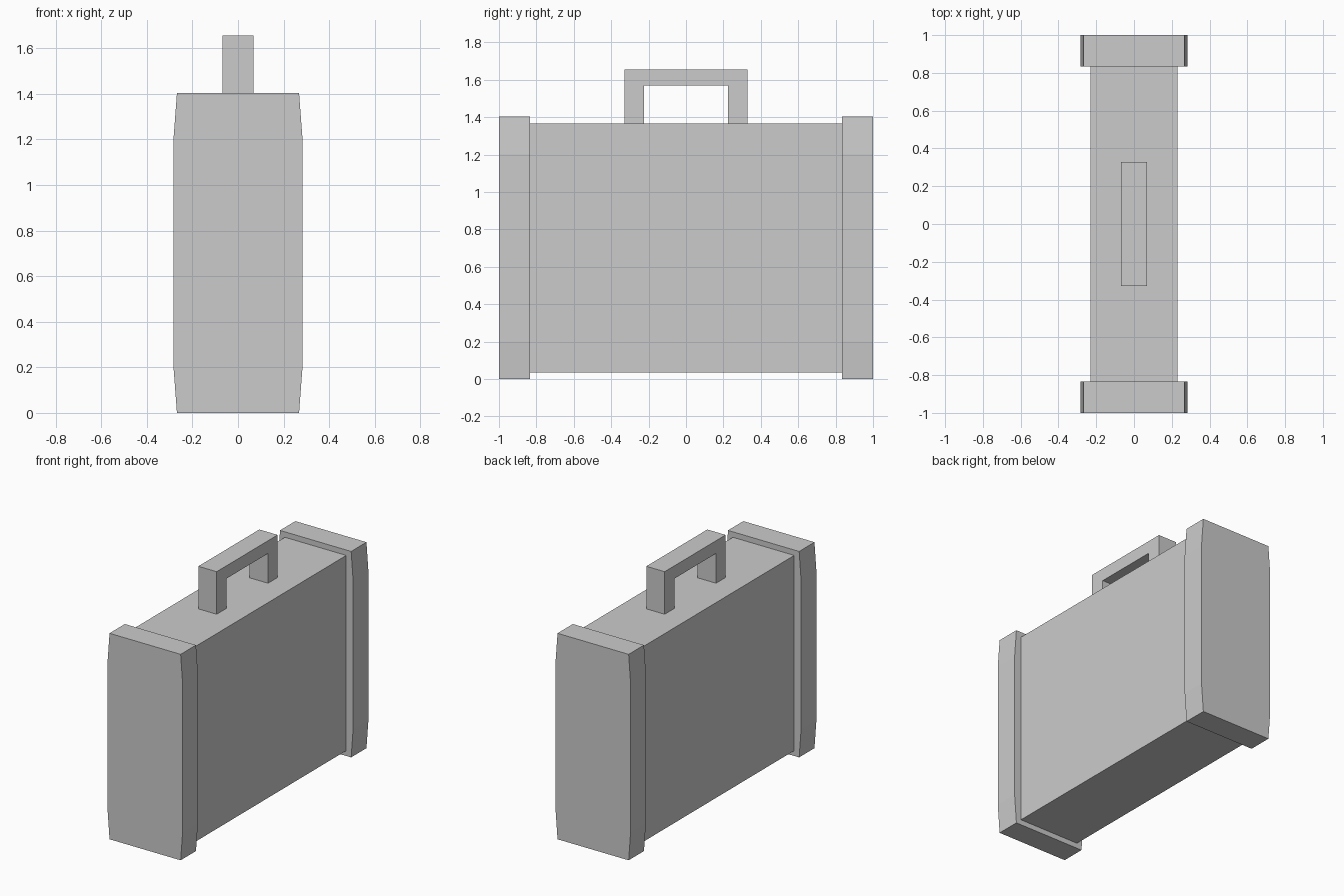
import bpy
import bmesh
from mathutils import Vector

if "Cube" in bpy.data.objects:
    bpy.data.objects.remove(bpy.data.objects["Cube"])


def prism(name, profile, direction):
    """Flat-faced solid: a closed 3D profile extruded along a direction."""
    bm = bmesh.new()
    face = bm.faces.new([bm.verts.new(p) for p in profile])
    result = bmesh.ops.extrude_face_region(bm, geom=[face], use_keep_orig=True)
    verts = [g for g in result["geom"] if isinstance(g, bmesh.types.BMVert)]
    bmesh.ops.translate(bm, verts=verts, vec=Vector(direction))
    bmesh.ops.recalc_face_normals(bm, faces=bm.faces[:])
    mesh = bpy.data.meshes.new(name)
    bm.to_mesh(mesh)
    bm.free()
    obj = bpy.data.objects.new(name, mesh)
    bpy.context.collection.objects.link(obj)
    return obj


def mirrored(half):
    """Close a half profile (x >= 0, bottom to top) across x = 0."""
    return half + [(-a, z) for a, z in reversed(half)]


CAP_INNER, CAP_OUTER = 0.835, 1.0
BODY_BOTTOM, BODY_TOP = 0.036, 1.366

# Case body between the end caps
body = mirrored([(0.231, BODY_BOTTOM), (0.231, BODY_TOP)])
prism("case_body", [(x, -CAP_INNER, z) for x, z in body], (0, 2 * CAP_INNER, 0))

# End caps with slightly tapered top and bottom corners
cap = mirrored([(0.268, 0.0), (0.283, 0.2), (0.283, 1.203), (0.268, 1.403)])
for name, side in (("front_end_cap", -1), ("back_end_cap", 1)):
    prism(name, [(x, side * CAP_INNER, z) for x, z in cap],
          (0, side * (CAP_OUTER - CAP_INNER), 0))

# Squared carrying handle, an upside-down U
handle = mirrored([(0.225, 1.569), (0.225, BODY_TOP), (0.328, BODY_TOP), (0.328, 1.656)])
prism("carry_handle", [(-0.069, y, z) for y, z in handle], (0.138, 0, 0))
